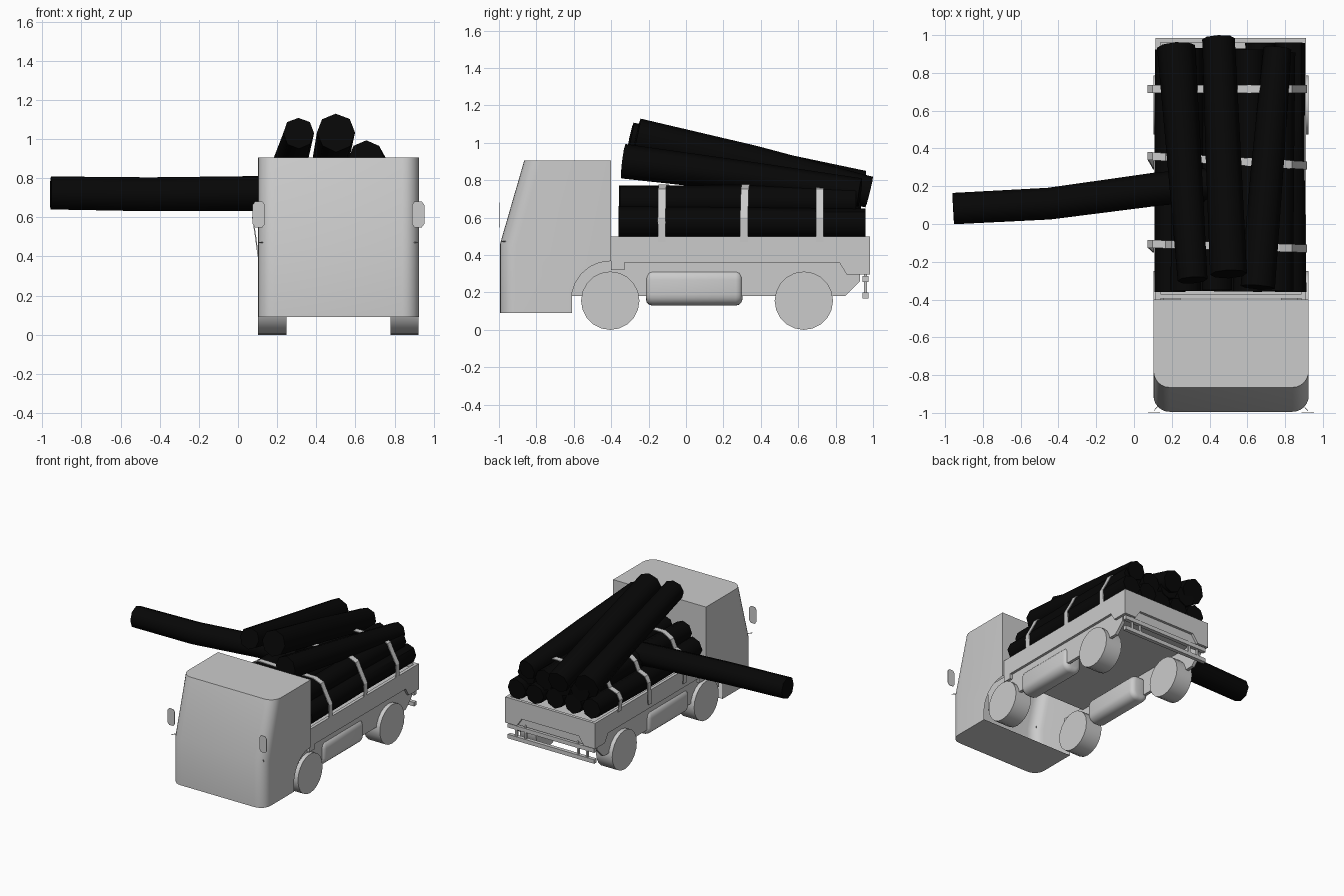
import bpy, bmesh, math, random
from mathutils import Vector

if "Cube" in bpy.data.objects:
    bpy.data.objects.remove(bpy.data.objects["Cube"])

random.seed(4)
CX = 0.513  # truck centre line

black = bpy.data.materials.new("charred_bark")
black.diffuse_color = (0.002, 0.002, 0.002, 1)
black.use_nodes = True
black.node_tree.nodes["Principled BSDF"].inputs["Base Color"].default_value = black.diffuse_color


def finish(bm, name, smooth=None, mat=None):
    bmesh.ops.recalc_face_normals(bm, faces=bm.faces)
    me = bpy.data.meshes.new(name)
    bm.to_mesh(me)
    bm.free()
    ob = bpy.data.objects.new(name, me)
    bpy.context.collection.objects.link(ob)
    if mat:
        me.materials.append(mat)
    if smooth:
        bpy.ops.object.select_all(action='DESELECT')
        ob.select_set(True)
        bpy.context.view_layer.objects.active = ob
        bpy.ops.object.shade_smooth_by_angle(angle=math.radians(smooth))
    return ob


def box(name, lo, hi, bevel=0, segs=4):
    bm = bmesh.new()
    bmesh.ops.create_cube(bm, size=1)
    for v in bm.verts:
        v.co = [(a + b) / 2 + c * (b - a) for a, b, c in zip(lo, hi, v.co)]
    if bevel:
        bmesh.ops.bevel(bm, geom=bm.edges[:], offset=bevel, segments=segs,
                        profile=0.5, affect='EDGES')
    return finish(bm, name, 40 if bevel else None)


def extruded(pts, to3d, shift):
    bm = bmesh.new()
    face = bm.faces.new([bm.verts.new(to3d(p)) for p in pts])
    res = bmesh.ops.extrude_face_region(bm, geom=[face], use_keep_orig=True)
    for v in res['geom']:
        if isinstance(v, bmesh.types.BMVert):
            v.co += Vector(shift)
    return bm


def side_profile(pts, x0, x1):
    return extruded(pts, lambda p: (x0, p[0], p[1]), (x1 - x0, 0, 0))


def mirrored(x0, x1):
    return (("left", x0, x1), ("right", 2 * CX - x1, 2 * CX - x0))


# cab: side profile with wheel arch, rounded front corners, open underneath
arch = [(-0.405 + 0.208 * math.cos(math.radians(a)),
         0.16 + 0.208 * math.sin(math.radians(a))) for a in range(90, 171, 16)]
cab = side_profile([(-0.994, 0.09), (-0.994, 0.46), (-0.865, 0.905), (-0.4, 0.905),
                    (-0.4, 0.368)] + arch[1:] + [(-0.61, 0.18), (-0.61, 0.09)], 0.103, 0.925)
front = [e for e in cab.edges
         if abs(e.verts[0].co.x - e.verts[1].co.x) < 1e-4
         and all(v.co.y < -0.8 for v in e.verts)
         and abs(e.verts[0].co.z - e.verts[1].co.z) > 0.1]
bmesh.ops.bevel(cab, geom=front, offset=0.085, segments=6, profile=0.5, affect='EDGES')
bmesh.ops.recalc_face_normals(cab, faces=cab.faces)
under = [f for f in cab.faces if abs(f.normal.x) < 0.01
         and f.calc_center_median().z < 0.38 and f.calc_center_median().y > -0.9
         and (f.normal.z < -0.1 or f.normal.y > 0.5)]
bmesh.ops.delete(cab, geom=under, context='FACES')
finish(cab, "cab", 30)

# flatbed: sides, lower skirts, floor, headboard, tailgate with recess
panel = [(-0.4, 0.5), (0.985, 0.5), (0.985, 0.295), (0.86, 0.295), (0.82, 0.36),
         (-0.33, 0.36), (-0.33, 0.32), (-0.4, 0.32)]
skirt = [(-0.61, 0.18), (0.85, 0.18), (0.93, 0.26), (0.93, 0.38), (-0.61, 0.38)]
for side, a, b in mirrored(0.115, 0.14):
    finish(side_profile(panel, a, b), side + "_bed_side")
    d = 0.02 if side == "left" else -0.02
    finish(side_profile(skirt, a + d, b + d), side + "_skirt")
box("bed_floor", (0.13, -0.395, 0.36), (0.895, 0.965, 0.465))
box("headboard", (0.13, -0.395, 0.37), (0.895, -0.37, 0.5))
gate = [(0.14, 0.5), (0.886, 0.5), (0.886, 0.295), (0.81, 0.295), (0.765, 0.36),
        (0.26, 0.36), (0.215, 0.295), (0.14, 0.295)]
finish(extruded(gate, lambda p: (p[0], 0.985, p[1]), (0, -0.025, 0)), "tailgate")
box("tailgate_recess", (0.2, 0.93, 0.295), (0.83, 0.965, 0.38))

# rear underrun bars
for i, z in enumerate((0.185, 0.272)):
    box("rear_bar_%d" % i, (0.13, 0.945, z - 0.016), (0.896, 0.975, z + 0.016))
for i, x in enumerate((0.2, 0.28, 0.746, 0.826)):
    box("rear_bar_post_%d" % i, (x - 0.008, 0.952, 0.18), (x + 0.008, 0.968, 0.31))

# wheels, side tanks
for side, a, b in mirrored(0.103, 0.247):
    for pos, y in (("front", -0.405), ("rear", 0.63)):
        ring = [(y + 0.156 * math.cos(k * math.tau / 20),
                 0.156 + 0.156 * math.sin(k * math.tau / 20)) for k in range(20)]
        finish(side_profile(ring, a, b), pos + "_" + side + "_wheel", 30)
for side, a, b in mirrored(0.116, 0.27):
    bm = bmesh.new()
    bmesh.ops.create_cube(bm, size=1)
    for v in bm.verts:
        v.co = ((a + b) / 2 + v.co.x * (b - a), 0.0435 + v.co.y * 0.517, 0.2285 + v.co.z * 0.197)
    along = [e for e in bm.edges if abs(e.verts[0].co.y - e.verts[1].co.y) > 0.1]
    bmesh.ops.bevel(bm, geom=along, offset=0.06, segments=5, profile=0.5, affect='EDGES')
    caps = [e for e in bm.edges if abs(e.verts[0].co.y - e.verts[1].co.y) < 1e-4]
    bmesh.ops.bevel(bm, geom=caps, offset=0.035, segments=3, profile=0.5, affect='EDGES')
    finish(bm, side + "_tank", 50)

# mirrors: thin plates on short stems
for side, a, b in mirrored(0.074, 0.138):
    m = (a + b) / 2
    shape = [(m + sx * dx, 0.615 + sz * dz) for sx, sz, ds in
             ((1, 1, 0), (-1, 1, 1), (-1, -1, 0), (1, -1, 1))
             for dx, dz in ([(0.032, 0.048), (0.018, 0.067)], [(0.018, 0.067), (0.032, 0.048)])[ds]]
    finish(extruded(shape, lambda p: (p[0], -0.997, p[1]), (0, 0.003, 0)), side + "_mirror")
    s = 0.035 if side == "left" else -0.035
    arm = [(m, -0.99), (m + s, -0.952), (m + s, -0.947), (m, -0.985)]
    finish(extruded(arm, lambda p: (p[0], p[1], 0.47), (0, 0, 0.005)), side + "_mirror_arm")


# logs: eight-sided trunks along a path, slightly irregular
def log(name, path, r0, r1, jitter=0.003):
    bm = bmesh.new()
    path = [Vector(p) for p in path]
    rings = []
    for i, p in enumerate(path):
        d = (path[min(i + 1, len(path) - 1)] - path[max(i - 1, 0)]).normalized()
        u = d.cross(Vector((0, 0, 1))).normalized()
        w = u.cross(d)
        r = r0 + (r1 - r0) * i / (len(path) - 1)
        rings.append([])
        for k in range(8):
            t = k * math.tau / 8
            q = r + random.uniform(-jitter, jitter)
            rings[-1].append(bm.verts.new(p + q * (math.cos(t) * u + math.sin(t) * w)))
    for a, b in zip(rings, rings[1:]):
        for k in range(8):
            bm.faces.new((a[k], a[k - 1], b[k - 1], b[k]))
    bm.faces.new(rings[0])
    bm.faces.new(rings[-1])
    return finish(bm, name, 50, black)


def straight(name, a, b, r0, r1):
    a, b = Vector(a), Vector(b)
    mid = a.lerp(b, 0.5) + Vector((random.uniform(-.006, .006), 0, random.uniform(-.006, .006)))
    return log(name, (a, mid, b), r0, r1)


for i in range(5):
    x = 0.192 + i * 0.159
    straight("lower_log_%d" % i, (x, -0.355 + random.uniform(-.01, .01), 0.575),
             (x, 0.95 + random.uniform(-.03, .01), 0.573), 0.083, 0.079)
for i in range(4):
    x = 0.275 + i * 0.163
    straight("middle_log_%d" % i, (x, -0.36 + random.uniform(-.01, .01), 0.69),
             (x + 0.01, 0.93 + random.uniform(-.03, .02), 0.69), 0.08, 0.08)
straight("top_log_left", (0.31, -0.297, 1.03), (0.222, 0.94, 0.75), 0.08, 0.1)
straight("top_log_centre", (0.5, -0.265, 1.033), (0.447, 0.98, 0.738), 0.1, 0.085)
straight("top_log_right", (0.655, -0.335, 0.9), (0.76, 0.93, 0.735), 0.092, 0.075)
log("sideways_log", [(-0.957, 0.08, 0.722), (-0.45, 0.108, 0.716),
                     (0.12, 0.182, 0.722), (0.4, 0.21, 0.722)], 0.084, 0.09)

# straps over the pile, loose ends hanging on the left
strap = [(0.908, 0.47), (0.912, 0.6), (0.885, 0.65), (0.858, 0.7), (0.835, 0.75), (0.77, 0.775),
         (0.6, 0.773), (0.43, 0.773), (0.27, 0.775), (0.2, 0.735), (0.17, 0.67), (0.1, 0.645),
         (0.075, 0.6), (0.09, 0.5), (0.103, 0.4)]
for name, y, lean, cut in (("front_strap", -0.13, 0.03, 15), ("middle_strap", 0.31, 0.06, 15),
                           ("rear_strap", 0.715, 0.0, 14)):
    pts = strap[:cut]
    bm = bmesh.new()
    rows = []
    for i, (x, z) in enumerate(pts):
        a, b = pts[max(i - 1, 0)], pts[min(i + 1, len(pts) - 1)]
        n = Vector((b[1] - a[1], 0, a[0] - b[0])).normalized() * 0.003
        c = Vector((x, y + lean * (0.91 - x) - max(0, i - 12) * lean * 0.4, z))
        w = Vector((0, 0.021, 0))
        rows.append([bm.verts.new(c + s * w + t * n)
                     for s, t in ((-1, -1), (1, -1), (1, 1), (-1, 1))])
    for p, q in zip(rows, rows[1:]):
        for k in range(4):
            bm.faces.new((p[k], p[k - 1], q[k - 1], q[k]))
    bm.faces.new(rows[0])
    bm.faces.new(rows[-1])
    finish(bm, name)
